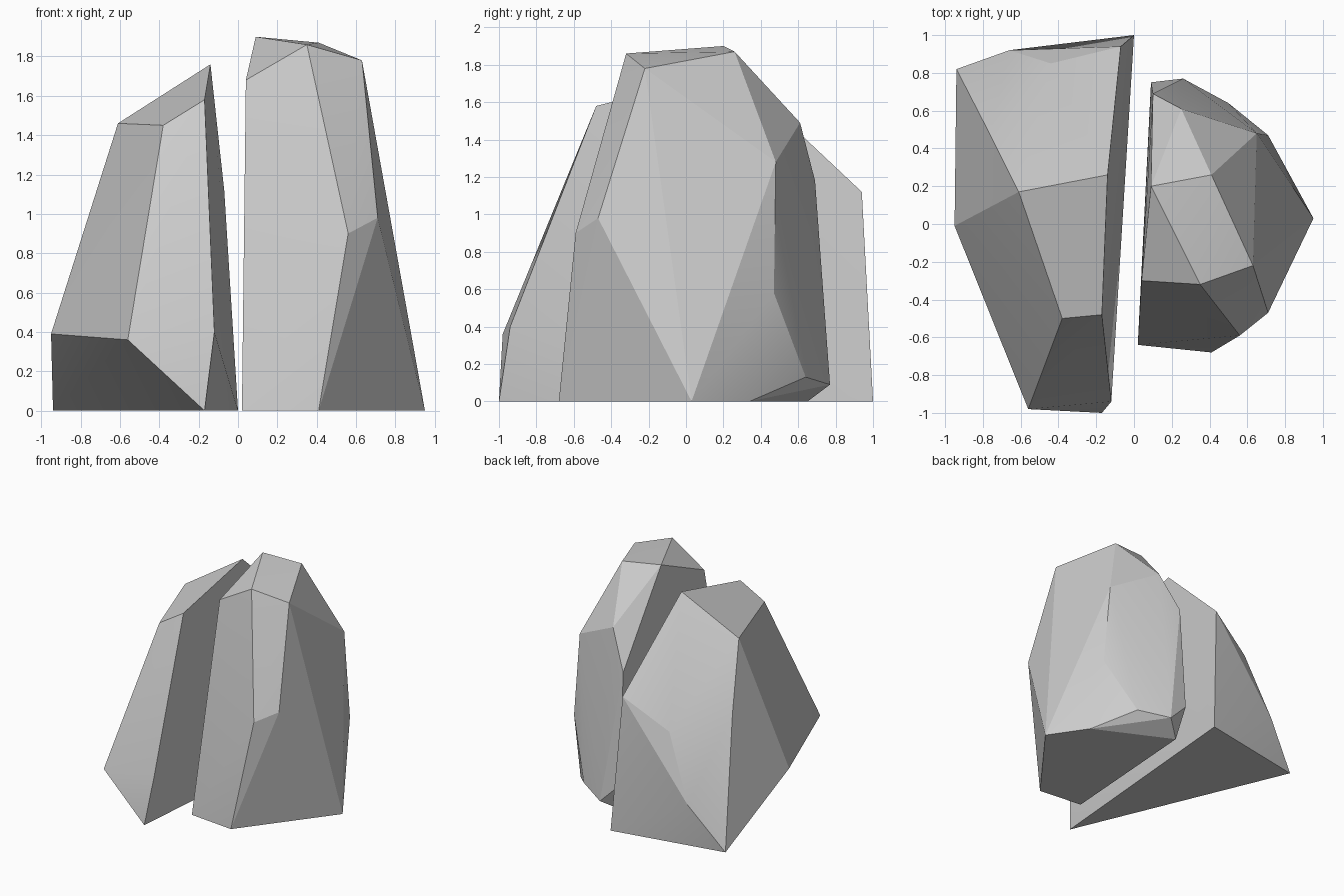
import bpy
import bmesh
import math

# Remove the default cube only
cube = bpy.data.objects.get("Cube")
if cube:
    bpy.data.objects.remove(cube, do_unlink=True)


def make_material(name, color):
    mat = bpy.data.materials.new(name)
    mat.use_nodes = True
    mat.diffuse_color = color
    bsdf = mat.node_tree.nodes["Principled BSDF"]
    bsdf.inputs["Base Color"].default_value = color
    bsdf.inputs["Roughness"].default_value = 0.9
    return mat


def chiselled_rock(name, levels, material):
    """Wrap a faceted hull around the corner points of each level."""
    bm = bmesh.new()
    for corners in levels.values():
        for corner in corners:
            bm.verts.new(corner)
    hull = bmesh.ops.convex_hull(bm, input=bm.verts[:], use_existing_faces=False)
    loose = set(hull["geom_interior"] + hull["geom_unused"])
    bmesh.ops.delete(bm, geom=[v for v in loose if isinstance(v, bmesh.types.BMVert)],
                     context="VERTS")
    # Merge the flat facets into clean polygons
    bmesh.ops.dissolve_limit(bm, angle_limit=math.radians(2),
                             verts=bm.verts[:], edges=bm.edges[:])
    bmesh.ops.recalc_face_normals(bm, faces=bm.faces[:])
    mesh = bpy.data.meshes.new(name)
    bm.to_mesh(mesh)
    bm.free()
    mesh.materials.append(material)
    rock = bpy.data.objects.new(name, mesh)
    bpy.context.collection.objects.link(rock)
    # Soften only the faint creases inside each facet
    bpy.ops.object.select_all(action="DESELECT")
    rock.select_set(True)
    bpy.context.view_layer.objects.active = rock
    bpy.ops.object.shade_smooth_by_angle(angle=math.radians(14))
    return rock


stone = make_material("stone grey", (0.6, 0.6, 0.6, 1))

# Tall upright rock on the left half
chiselled_rock("tall_rock", {
    "base": [(0.95, 0.03, 0), (0.41, -0.68, 0), (0.02, -0.64, 0),
             (0.11, 0.65, 0), (0.74, 0.34, 0)],
    "foot": [(0.26, 0.77, 0.09), (0.5, 0.64, 0.13), (0.09, 0.75, 0.26)],
    "waist": [(0.71, 0.47, 0.58), (0.56, -0.59, 0.9), (0.71, -0.47, 0.98)],
    "shoulder": [(0.1, 0.69, 1.18), (0.65, 0.48, 1.28), (0.25, 0.61, 1.49)],
    "crown": [(0.04, -0.3, 1.68), (0.63, -0.22, 1.78), (0.35, -0.32, 1.86),
              (0.41, 0.26, 1.87), (0.09, 0.2, 1.9)],
}, stone)

# Leaning, undercut rock on the right half
chiselled_rock("leaning_rock", {
    "base": [(-0.17, -1, 0), (0, 1, 0), (-0.94, 0.82, 0)],
    "foot": [(-0.56, -0.98, 0.36), (-0.66, 0.92, 0.36),
             (-0.95, -0.01, 0.39), (-0.12, -0.94, 0.4)],
    "waist": [(-0.44, 0.85, 0.89), (-0.76, 0.47, 0.98), (-0.07, 0.94, 1.12)],
    "crown": [(-0.38, -0.5, 1.45), (-0.61, 0.17, 1.46),
              (-0.17, -0.48, 1.58), (-0.14, 0.26, 1.76)],
}, stone)
